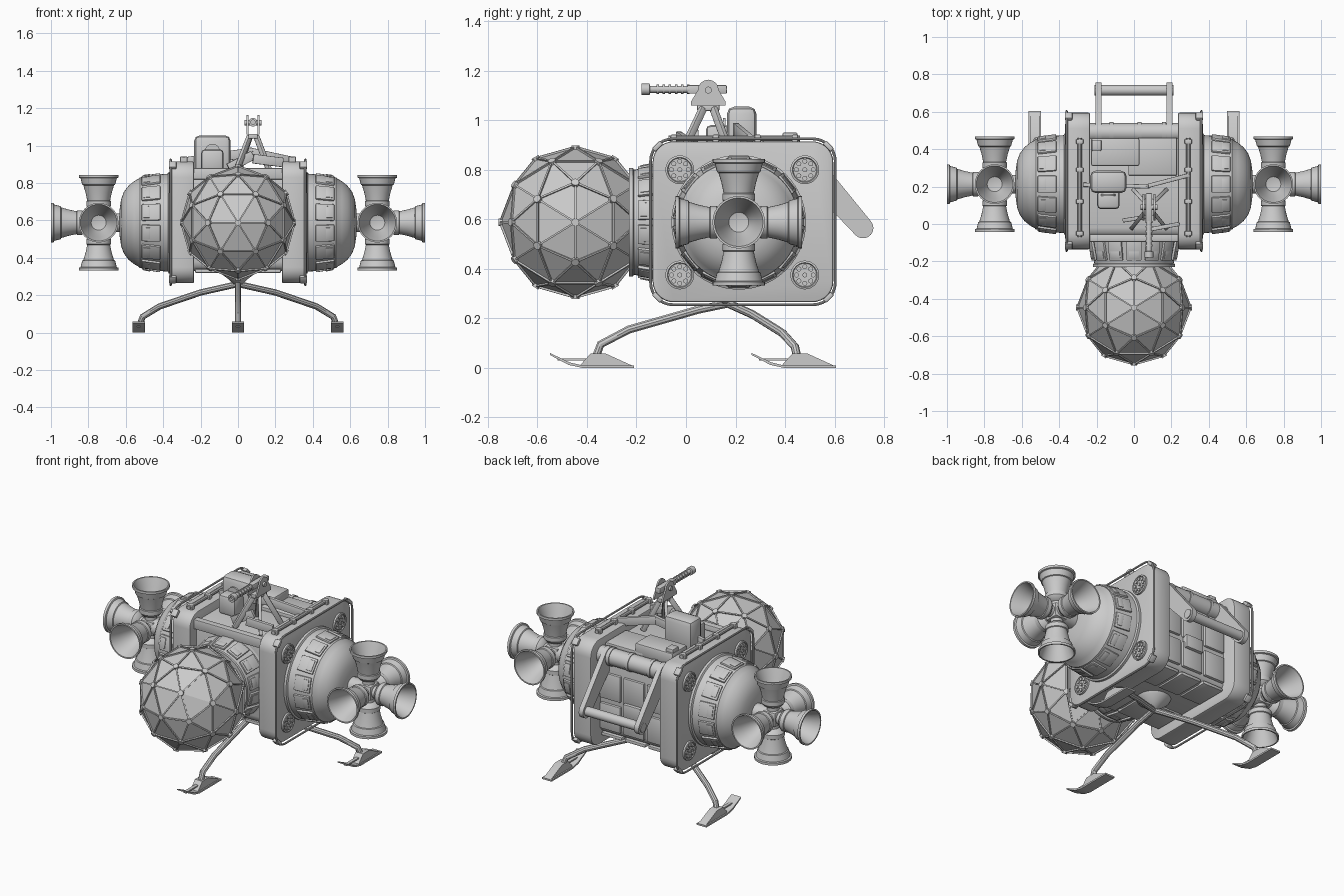
import bpy, bmesh
from math import pi, sin, cos, radians
from mathutils import Vector, Matrix

if "Cube" in bpy.data.objects:
    bpy.data.objects.remove(bpy.data.objects["Cube"])

T = Matrix.Translation
CY, CZ = 0.213, 0.588          # axis of the side tanks


def finish(name, bm, mat=None, angle=35):
    """Turn a bmesh into an object, smooth below the given edge angle."""
    bmesh.ops.remove_doubles(bm, verts=bm.verts, dist=1e-5)
    bmesh.ops.recalc_face_normals(bm, faces=bm.faces)
    for f in bm.faces:
        f.smooth = True
    for e in bm.edges:
        e.smooth = e.calc_face_angle(0) < radians(angle)
    if mat:
        bm.transform(mat)
    me = bpy.data.meshes.new(name)
    bm.to_mesh(me)
    bm.free()
    ob = bpy.data.objects.new(name, me)
    bpy.context.collection.objects.link(ob)
    return ob


def aim(loc, d):
    return T(loc) @ Vector(d).to_track_quat('Z', 'Y').to_matrix().to_4x4()


def lathe(name, prof, loc, d, segs=40):
    """Spin (radius, height) points about direction d."""
    bm = bmesh.new()
    vs = [bm.verts.new((r, 0, h)) for r, h in prof]
    es = [bm.edges.new(p) for p in zip(vs, vs[1:])]
    bmesh.ops.spin(bm, geom=vs + es, cent=(0, 0, 0), axis=(0, 0, 1), angle=2 * pi, steps=segs)
    return finish(name, bm, aim(loc, d))


def rod(name, a, b, r, segs=20):
    a, b = Vector(a), Vector(b)
    L = (b - a).length
    return lathe(name, [(0, 0), (r, 0), (r, L), (0, L)], a, b - a, segs)


def box(name, size, mat, bevel=0.005):
    bm = bmesh.new()
    bmesh.ops.create_cube(bm, size=1, matrix=Matrix.Diagonal((*size, 1)))
    if bevel:
        bmesh.ops.bevel(bm, geom=bm.edges[:], offset=bevel, segments=2, profile=0.5, affect='EDGES')
    return finish(name, bm, mat)


def prism(name, pts, x0, x1, bevel=0):
    """Extrude a (y, z) outline from x0 to x1."""
    bm = bmesh.new()
    f = bm.faces.new([bm.verts.new((x0, y, z)) for y, z in pts])
    ext = bmesh.ops.extrude_face_region(bm, geom=[f])['geom']
    bmesh.ops.translate(bm, vec=(x1 - x0, 0, 0), verts=[v for v in ext if isinstance(v, bmesh.types.BMVert)])
    if bevel:
        rim = [e for e in bm.edges if abs(e.verts[0].co.x - e.verts[1].co.x) < 1e-6]
        bmesh.ops.bevel(bm, geom=rim, offset=bevel, segments=2, profile=0.5, affect='EDGES')
    return finish(name, bm)


def tube(name, pts, r, cyclic=False):
    cu = bpy.data.curves.new(name, 'CURVE')
    cu.dimensions, cu.bevel_depth, cu.bevel_resolution, cu.use_fill_caps = '3D', r, 3, True
    sp = cu.splines.new('POLY')
    sp.points.add(len(pts) - 1)
    for p, q in zip(sp.points, pts):
        p.co = (*q, 1)
    sp.use_cyclic_u = cyclic
    tmp = bpy.data.objects.new(name, cu)
    bm = bmesh.new()
    bm.from_mesh(bpy.data.meshes.new_from_object(tmp))
    bpy.data.objects.remove(tmp)
    return finish(name, bm)


def rrect(hy, hz, r, cy=0.23, cz=0.59, n=7):
    out = []
    for k, (sy, sz) in enumerate(((1, 1), (-1, 1), (-1, -1), (1, -1))):
        for i in range(n + 1):
            a = pi / 2 * (k + i / n)
            out.append((cy + sy * (hy - r) + r * cos(a), cz + sz * (hz - r) + r * sin(a)))
    return out


def ring_panels(name, loc, d, n, r, h, size, tilt):
    """Raised framed panels round an axis."""
    for i in range(n):
        m = aim(loc, d) @ Matrix.Rotation(2 * pi * (i + .5) / n, 4, 'Z') @ T((r, 0, h)) @ Matrix.Rotation(tilt, 4, 'Y')
        box(name, size, m, 0.004)
        box(name + "_inner", (size[0] * 1.5, size[1] * .7, size[2] * .35), m @ T((0, 0, size[2] * .22)), 0.002)


# central hull with raised rear, underside and deck panels
prism("hull", rrect(0.285, 0.265, 0.05, 0.215, 0.595, 3), -0.25, 0.25)
for x in (-0.16, 0, 0.16):
    for z in (0.45, 0.64):
        box("rear_panel", (0.14, 0.03, 0.16), T((x, 0.5, z)))
    for y in (0.04, 0.40):
        box("underside_panel", (0.14, 0.2, 0.02), T((x, y, 0.33)))
box("rear_hatch", (0.12, 0.04, 0.08), T((0, 0.515, 0.53)))
box("front_cross_beam", (0.5, 0.04, 0.06), T((0, -0.075, 0.85)))
box("deck_panel", (0.26, 0.2, 0.03), T((0.1, 0.36, 0.865)))
box("deck_locker", (0.26, 0.15, 0.08), T((-0.1, 0.385, 0.89)), 0.012)
box("deck_locker_handle", (0.05, 0.06, 0.03), T((-0.2, 0.42, 0.935)))
lathe("belly_dome", [(0, 0), (0.1, 0), (0.09, 0.02), (0.05, 0.05), (0.025, 0.075), (0, 0.08)], (0, 0.17, 0.335), (0, 0, -1))

# parts on both sides
for s in (-1, 1):
    prism("side_plate", rrect(0.365, 0.325, 0.085), s * 0.235, s * 0.355, 0.008)
    tube("side_rail", [(s * 0.36, y, z) for y, z in rrect(0.373, 0.335, 0.09)], 0.006, True)
    for y in (-0.115, 0.575):
        for z in (0.285, 0.895):
            a = radians(45 if (y > 0) != (z > 0.5) else -45)
            box("rail_clip", (0.04, 0.02, 0.045), T((s * 0.35, y, z)) @ Matrix.Rotation(-a, 4, 'X'))
    tube("plate_rod", [(s * 0.29, -0.07, 0.928), (s * 0.29, 0.46, 0.928)], 0.012)
    for y in (-0.05, 0.12, 0.29, 0.44):
        box("rod_clamp", (0.04, 0.025, 0.04), T((s * 0.29, y, 0.922)))
    # corner ports with rings of small studs
    for y in (-0.025, 0.48):
        for z in (0.375, 0.80):
            lathe("corner_port", [(0, 0), (0.058, 0), (0.058, 0.013), (0.05, 0.016), (0.047, 0.01), (0, 0.01)],
                  (s * 0.353, y, z), (s, 0, 0), 32)
            for i in range(9):
                r, a = (0.034 if i < 8 else 0), i * pi / 4
                c = Vector((s * 0.36, y + r * cos(a), z + r * sin(a)))
                rod("port_stud", c, c + Vector((s * 0.01, 0, 0)), 0.010, 10)
    # domed side tank
    lathe("side_tank", [(0, 0), (0.272, 0), (0.272, 0.02), (0.262, 0.025), (0.258, 0.07), (0.242, 0.175), (0.236, 0.18),
                        (0.222, 0.205), (0.198, 0.235), (0.165, 0.26), (0.125, 0.275), (0.07, 0.283), (0, 0.285)],
          (s * 0.35, CY, CZ), (s, 0, 0), 56)
    ring_panels("tank_panel", (s * 0.35, CY, CZ), (s, 0, 0), 14, 0.251, 0.115, (0.014, 0.09, 0.1), -0.15)
    # thruster cluster
    hub = Vector((s * 0.745, CY, CZ))
    box("thruster_hub", (0.09, 0.09, 0.09), T(hub), 0.012)
    rod("thruster_mount", (s * 0.62, CY, CZ), hub, 0.05)
    for d in ((s, 0, 0), (0, 1, 0), (0, -1, 0), (0, 0, 1), (0, 0, -1)):
        lathe("thruster_nozzle", [(0, 0.03), (0.035, 0.03), (0.035, 0.065), (0.055, 0.075), (0.066, 0.09), (0.066, 0.115),
                                  (0.061, 0.118), (0.07, 0.16), (0.082, 0.2), (0.088, 0.203), (0.097, 0.238),
                                  (0.106, 0.241), (0.106, 0.256), (0.098, 0.256), (0.078, 0.2), (0.062, 0.15),
                                  (0.04, 0.1), (0, 0.09)], hub, d, 32)

# front neck
lathe("front_neck", [(0, 0), (0.25, 0), (0.25, 0.02), (0.238, 0.025), (0.212, 0.16), (0.22, 0.165), (0.22, 0.18), (0, 0.18)],
      (0, -0.05, CZ), (0, -1, 0), 48)
ring_panels("neck_panel", (0, -0.05, CZ), (0, -1, 0), 14, 0.228, 0.09, (0.014, 0.08, 0.11), -0.19)

# geodesic cabin: icosahedron split once, panels sunk between struts
C, R, PHI = Vector((0, -0.447, CZ)), 0.309, (1 + 5 ** .5) / 2
bm = bmesh.new()
for a in (-1, 1):
    for b in (-PHI, PHI):
        for p in ((0, a, b), (a, b, 0), (b, 0, a)):
            bm.verts.new(p)
bmesh.ops.convex_hull(bm, input=bm.verts[:])
bmesh.ops.subdivide_edges(bm, edges=bm.edges[:], cuts=1, use_grid_fill=True)
for v in bm.verts:
    v.co = v.co.normalized() * R
bmesh.ops.recalc_face_normals(bm, faces=bm.faces[:])
nodes = [v.co.normalized() for v in bm.verts]
bmesh.ops.inset_individual(bm, faces=bm.faces[:], thickness=0.008, depth=0)
bmesh.ops.inset_individual(bm, faces=[f for f in bm.faces if len(f.verts) == 3], thickness=0.001, depth=-0.008)
finish("geodesic_cabin", bm, T(C), 10)
for n in nodes:
    rod("cabin_strut_node", C + n * (R - 0.02), C + n * (R + 0.001), 0.016, 12)

# landing legs and skis
for name, pts in (("front_leg", [(0, .17, .26), (0, .05, .235), (0, -.23, .155), (0, -.345, .095), (0, -.365, .04)]),
                  ("right_leg", [(0, .17, .26), (.2, .27, .215), (.42, .39, .14), (.51, .44, .085), (.525, .45, .04)]),
                  ("left_leg", [(0, .17, .26), (-.2, .27, .215), (-.42, .39, .14), (-.51, .44, .085), (-.525, .45, .04)])):
    tube(name, pts, 0.017)
    x, y, _ = pts[-1]
    x = round(x, 2)
    y += 0.005
    ski = [(.15, 0), (-.06, 0), (-.115, .012), (-.19, .052), (-.19, .06), (-.11, .022), (-.06, .01), (.15, .01)]
    prism(name + "_ski", [(y + a, z) for a, z in ski], x - .033, x + .033)
    prism(name + "_ski_block", [(y + a, z) for a, z in ((-.07, .008), (-.025, .058), (.035, .058), (.145, .008))], x - .025, x + .025)
    box(name + "_ski_brace", (0.02, 0.12, 0.008), T((x, y - .1, .034)), 0)

# rear carrying bar, swing arms and top roller
rod("rear_roller", (-0.24, 0.49, 0.82), (0.24, 0.49, 0.82), 0.05, 28)
for x in (-0.13, 0.02, 0.15):
    rod("roller_band", (x, 0.49, 0.82), (x + .02, 0.49, 0.82), 0.055, 28)
rod("rear_bar", (-0.21, 0.715, 0.565), (0.21, 0.715, 0.565), 0.028, 24)
arm = [(0.49 + .055 * cos(radians(a)), 0.82 + .055 * sin(radians(a))) for a in range(41, 222, 20)]
arm += [(0.715 + .042 * cos(radians(a)), 0.565 + .042 * sin(radians(a))) for a in range(221, 402, 20)]
for s in (-1, 1):
    prism("rear_arm", arm, s * 0.175, s * 0.205)

# equipment pod on the deck
box("equipment_pod", (0.195, 0.12, 0.21), T((-0.137, 0.225, 0.95)), 0.03)
box("equipment_pod_front", (0.12, 0.1, 0.12), T((-0.137, 0.13, 0.92)), 0.02)
rod("equipment_pod_cap", (-0.137, 0.16, 0.97), (-0.137, 0.15, 0.97), 0.04)

# turret tripod, braces and gun
top = (0.08, 0.09, 1.05)
for x, y in ((-0.01, -0.02), (0.17, -0.02), (0.0, 0.18), (0.17, 0.18)):
    a, b = Vector((x, y, 0.86)), Vector(top) + Vector((x - .08, y - .08, 0)) * .2
    box("tripod_leg", (0.02, 0.03, (b - a).length), aim((a + b) / 2, b - a), 0.003)
box("tripod_head", (0.05, 0.09, 0.025), T(top))
for a, b in (((-0.27, 0.21, 0.915), (0.08, 0.2, 0.965)), ((0.29, 0.26, 0.915), (0.06, 0.2, 0.965)),
             ((0.08, -0.03, 0.93), (0.24, 0.0, 0.91)), ((0.08, 0.04, 0.95), (-0.05, 0.02, 0.88))):
    a, b = Vector(a), Vector(b)
    box("deck_brace", (0.022, 0.05, (b - a).length), aim((a + b) / 2, b - a), 0.003)
cheek = [(0.02, 1.06), (0.16, 1.06), (0.16, 1.075)]
cheek += [(0.09 + .042 * cos(t * pi / 8), 1.122 + .042 * sin(t * pi / 8)) for t in range(9)] + [(0.02, 1.075)]
for s in (-1, 1):
    prism("gun_cheek", cheek, 0.08 + s * 0.024, 0.08 + s * 0.034)
rod("gun_pivot", (0.035, 0.09, 1.122), (0.125, 0.09, 1.122), 0.014)
box("gun_breech", (0.035, 0.16, 0.035), T((0.08, 0.085, 1.125)))
lathe("gun_barrel", [(0, 0), (0.014, 0), (0.014, 0.15)] + [q for i in range(6) for q in
      ((0.014, .15 + i * .025), (0.019, .15 + i * .025), (0.019, .16 + i * .025), (0.014, .16 + i * .025))] +
      [(0.014, 0.31), (0.023, 0.312), (0.023, 0.345), (0.012, 0.345), (0.012, 0.33), (0, 0.33)],
      (0.08, 0.165, 1.125), (0, -1, 0), 20)
